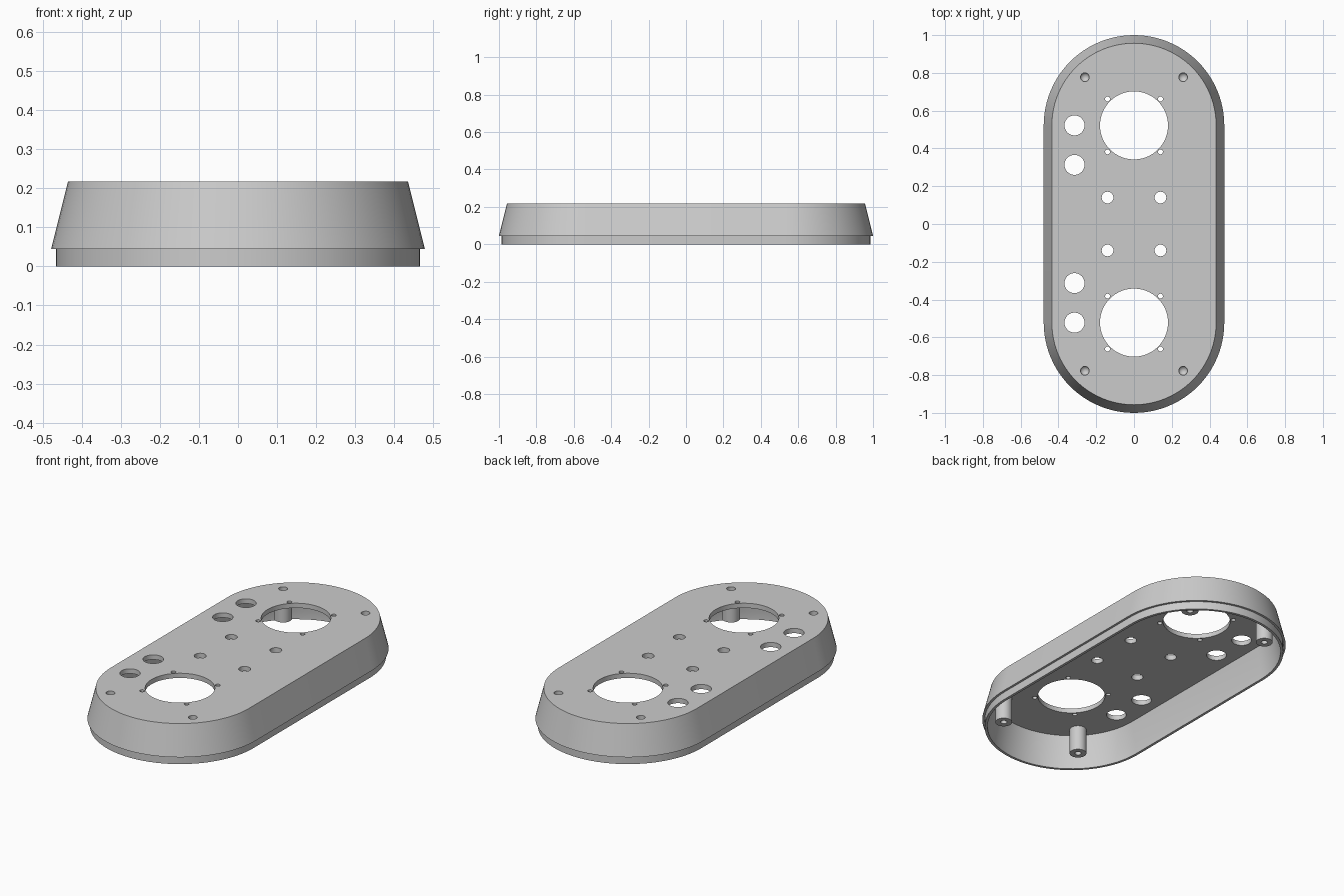
import bpy, bmesh, math

if "Cube" in bpy.data.objects:
    bpy.data.objects.remove(bpy.data.objects["Cube"], do_unlink=True)

END_Y = 0.522      # centre of each rounded end
TOP = 0.217
CEILING = 0.19
LIP = 0.045
ARC = 48

grey = bpy.data.materials.new("plain grey")
grey.use_nodes = True
grey.diffuse_color = (0.6, 0.6, 0.6, 1)
grey.node_tree.nodes["Principled BSDF"].inputs["Base Color"].default_value = (0.6, 0.6, 0.6, 1)


def finish_mesh(bm, name):
    bmesh.ops.recalc_face_normals(bm, faces=bm.faces)
    mesh = bpy.data.meshes.new(name)
    bm.to_mesh(mesh)
    bm.free()
    mesh.materials.append(grey)
    obj = bpy.data.objects.new(name, mesh)
    bpy.context.collection.objects.link(obj)
    return obj


def stadium(radius, z):
    points = []
    for side in (1, -1):
        for i in range(ARC + 1):
            a = math.pi * i / ARC
            points.append((side * radius * math.cos(a),
                           side * (END_Y + radius * math.sin(a)), z))
    return points


def add_lathe(bm, x, y, profile, segments):
    """Closed turned solid; profile runs from bottom to top."""
    rings = []
    for r, z in profile:
        if r == 0:
            rings.append([bm.verts.new((x, y, z))])
        else:
            rings.append([bm.verts.new((x + r * math.cos(math.tau * i / segments),
                                        y + r * math.sin(math.tau * i / segments), z))
                          for i in range(segments)])
    for low, high in zip(rings, rings[1:]):
        for i in range(segments):
            j = (i + 1) % segments
            if len(low) == 1:
                bm.faces.new((low[0], high[j], high[i]))
            elif len(high) == 1:
                bm.faces.new((low[i], low[j], high[0]))
            else:
                bm.faces.new((low[i], low[j], high[j], high[i]))
    for ring in (rings[0], rings[-1]):
        if len(ring) > 1:
            bm.faces.new(ring)


def cut(obj, cutter):
    mod = obj.modifiers.new("holes", "BOOLEAN")
    mod.operation = "DIFFERENCE"
    mod.solver = "EXACT"
    mod.object = cutter
    bpy.ops.object.select_all(action="DESELECT")
    bpy.context.view_layer.objects.active = obj
    obj.select_set(True)
    bpy.ops.object.modifier_apply(modifier=mod.name)


# Hollow tapered housing with a stepped lip round the open bottom
section = [(0.425, CEILING), (0.45, LIP), (0.45, 0), (0.465, 0),
           (0.465, LIP), (0.478, LIP), (0.435, TOP)]
bm = bmesh.new()
loops = [[bm.verts.new(p) for p in stadium(r, z)] for r, z in section]
for a, b in zip(loops, loops[1:]):
    for i in range(len(a)):
        j = (i + 1) % len(a)
        bm.faces.new((a[i], a[j], b[j], b[i]))
bm.faces.new(loops[0])
bm.faces.new(loops[-1])
housing = finish_mesh(bm, "housing")

# Through holes in the top plate
holes = []
for s in (1, -1):
    holes.append((0, s * END_Y, 0.18, 96))
    holes += [(-0.315, s * y, 0.053, 48) for y in (END_Y, 0.313)]
    for x in (-0.14, 0.14):
        holes.append((x, s * 0.14, 0.031, 32))
        holes += [(x, s * END_Y + d, 0.013, 20) for d in (-0.14, 0.14)]
bm = bmesh.new()
for x, y, r, n in holes:
    add_lathe(bm, x, y, [(r, 0.15), (r, 0.25)], n)
plate_cutter = finish_mesh(bm, "plate_hole_cutter")

# Four screw posts hanging from the ceiling
corners = [(x, y) for x in (-0.26, 0.26) for y in (-0.777, 0.777)]
bm = bmesh.new()
for x, y in corners:
    add_lathe(bm, x, y, [(0.045, LIP), (0.045, 0.205)], 40)
posts = finish_mesh(bm, "screw_posts")

# Blind pointed holes from above and pilot holes from below
bm = bmesh.new()
for x, y in corners:
    add_lathe(bm, x, y, [(0, 0.165), (0.023, 0.195), (0.023, 0.25)], 32)
    add_lathe(bm, x, y, [(0.017, 0.02), (0.017, 0.12), (0, 0.135)], 32)
screw_cutter = finish_mesh(bm, "screw_hole_cutter")

cut(housing, plate_cutter)
cut(housing, screw_cutter)
cut(posts, screw_cutter)
for cutter in (plate_cutter, screw_cutter):
    bpy.data.objects.remove(cutter, do_unlink=True)

for obj in (housing, posts):
    bpy.ops.object.select_all(action="DESELECT")
    bpy.context.view_layer.objects.active = obj
    obj.select_set(True)
    bpy.ops.object.shade_smooth_by_angle(angle=math.radians(30))
